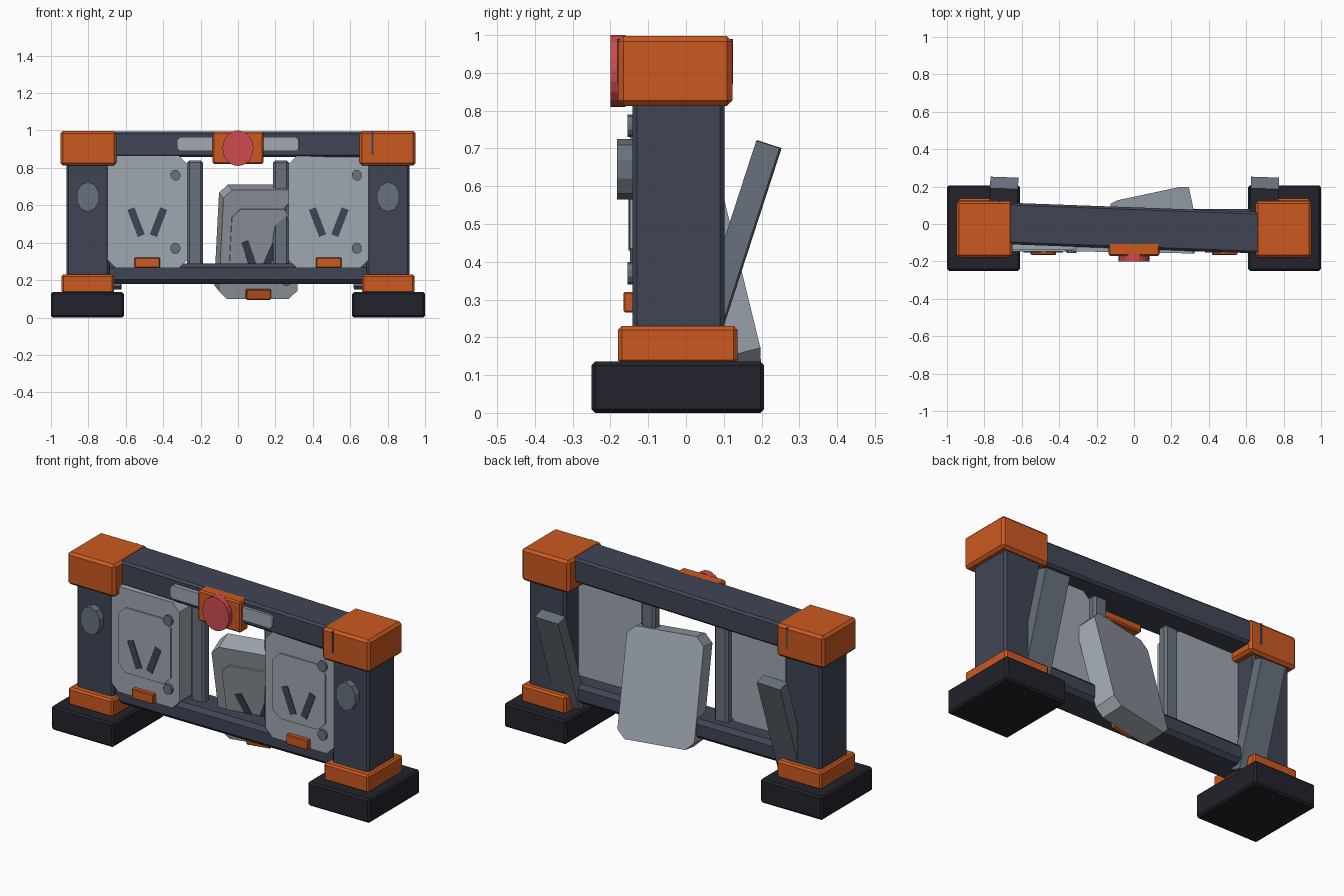
import bpy, bmesh, math
from mathutils import Matrix, Vector, Euler

cube = bpy.data.objects.get("Cube")
if cube:
    bpy.data.objects.remove(cube, do_unlink=True)


def material(name, rgb):
    m = bpy.data.materials.new(name)
    m.use_nodes = True
    m.diffuse_color = (*rgb, 1)
    m.node_tree.nodes["Principled BSDF"].inputs["Base Color"].default_value = (*rgb, 1)
    return m


ORANGE = material("burnt orange", (0.60, 0.10, 0.015))
FRAME = material("dark slate", (0.05, 0.06, 0.09))
RUBBER = material("black rubber", (0.016, 0.016, 0.025))
PLATE = material("pale grey", (0.35, 0.39, 0.44))
STEEL = material("mid grey steel", (0.14, 0.165, 0.20))
RED = material("signal red", (0.62, 0.07, 0.08))


def finish(name, bm, mat, place):
    """Turn a bmesh into a named object, set in place."""
    bmesh.ops.recalc_face_normals(bm, faces=bm.faces)
    mesh = bpy.data.meshes.new(name)
    bm.to_mesh(mesh)
    bm.free()
    mesh.materials.append(mat)
    ob = bpy.data.objects.new(name, mesh)
    ob.matrix_world = place
    bpy.context.collection.objects.link(ob)
    return ob


def pose(loc, rot=(0, 0, 0)):
    return Matrix.Translation(loc) @ Euler([math.radians(a) for a in rot]).to_matrix().to_4x4()


def box(name, size, mat, place, bevel=0.0):
    bm = bmesh.new()
    bmesh.ops.create_cube(bm, size=1)
    bmesh.ops.scale(bm, vec=size, verts=bm.verts)
    if bevel:
        bmesh.ops.bevel(bm, geom=bm.edges[:], offset=bevel, segments=1, affect='EDGES')
    return finish(name, bm, mat, place)


def span(name, lo, hi, mat, bevel=0.0):
    """Box given by its two extreme corners."""
    lo, hi = Vector(lo), Vector(hi)
    return box(name, hi - lo, mat, pose((lo + hi) / 2), bevel)


def slab(name, w, h, depth, cut, mat, place):
    """Upright plate with chamfered corners, facing -y."""
    bm = bmesh.new()
    a, b = w / 2, h / 2
    ring = []
    for sx, sz in ((1, 1), (-1, 1), (-1, -1), (1, -1)):
        pair = [(sx * a, sz * (b - cut)), (sx * (a - cut), sz * b)]
        ring += pair if sx == sz else pair[::-1]
    face = bm.faces.new([bm.verts.new((x, -depth / 2, z)) for x, z in ring])
    out = bmesh.ops.extrude_face_region(bm, geom=[face])
    moved = [v for v in out["geom"] if isinstance(v, bmesh.types.BMVert)]
    bmesh.ops.translate(bm, vec=(0, depth, 0), verts=moved)
    return finish(name, bm, mat, place)


def disc(name, rx, rz, depth, sides, mat, place):
    """Short cylinder facing -y."""
    bm = bmesh.new()
    bmesh.ops.create_cone(bm, cap_ends=True, segments=sides, radius1=1, radius2=1, depth=1)
    bmesh.ops.rotate(bm, verts=bm.verts, matrix=Matrix.Rotation(math.pi / 2, 3, 'X'))
    bmesh.ops.scale(bm, vec=(rx, depth, rz), verts=bm.verts)
    return finish(name, bm, mat, place)


def panel(name, place):
    """Socket panel with raised face, two slots, screws and an orange tab."""
    slab(name, 0.43, 0.60, 0.12, 0.045, PLATE, place)
    slab(name + "_raised_face", 0.33, 0.37, 0.016, 0.045, PLATE, place @ pose((0, -0.06, 0.01)))
    for s, side in ((-1, "right"), (1, "left")):
        box(f"{name}_slot_{side}", (0.04, 0.012, 0.155), FRAME,
            place @ pose((s * 0.06, -0.066, -0.055), (0, s * 21, 0)))
    for z, level in ((0.195, "upper"), (-0.195, "lower")):
        disc(f"{name}_screw_{level}", 0.028, 0.03, 0.03, 10, STEEL, place @ pose((0.15, -0.06, z)))
    box(name + "_tab", (0.135, 0.04, 0.055), ORANGE, place @ pose((0, -0.065, -0.272)), 0.004)


# Legs: foot, collar, post, corner cap, round boss, slanted rear brace
for s, side in ((-1, "right"), (1, "left")):
    x = s * 0.803
    foot = s * 0.805
    span("foot_" + side, (foot - 0.195, -0.25, 0), (foot + 0.195, 0.207, 0.136), RUBBER, 0.01)
    span("collar_" + side, (x - 0.14, -0.18, 0.13), (x + 0.14, 0.136, 0.23), ORANGE, 0.01)
    span("post_" + side, (x - 0.115, -0.142, 0.13), (x + 0.115, 0.102, 0.9), FRAME, 0.012)
    cap = s * 0.8
    span("corner_cap_" + side, (cap - 0.15, -0.18, 0.813), (cap + 0.15, 0.123, 0.997), ORANGE, 0.014)
    disc("boss_" + side, 0.062, 0.08, 0.06, 10, STEEL, pose((x, -0.152, 0.645)))
    box("rear_brace_" + side, (0.15, 0.065, 0.58), STEEL, pose((s * 0.697, 0.13, 0.435), (-18, 0, -2)))
    # Thin seam where the beam end shows through the cap
    box("cap_seam_" + side, (0.01, 0.008, 0.12), FRAME, pose((s * 0.72, -0.178 if s > 0 else 0.121, 0.93)))

# Cross beams
box("top_beam", (1.44, 0.222, 0.137), FRAME, pose((0, -0.022, 0.926), (0, 0, -2.1)), 0.012)
span("bottom_beam", (-0.72, -0.115, 0.18), (0.72, 0.08, 0.29), FRAME, 0.022)

# Uprights beside the opening
for s, side in ((-1, "right"), (1, "left")):
    box("upright_" + side, (0.085, 0.06, 0.57), STEEL, pose((s * 0.23, -0.01, 0.555)), 0.012)

# Two fixed panels and the loose one hanging out at the back
panel("panel_right", pose((-0.485, -0.08, 0.565)))
panel("panel_left", pose((0.485, -0.08, 0.565)))
panel("loose_panel", pose((0.108, 0.035, 0.405), (14, 0, 12)))

# Signal button on its mount
slab("mount_strip", 0.65, 0.075, 0.03, 0.015, PLATE, pose((0, -0.137, 0.927), (0, 0, -1)))
span("button_mount", (-0.135, -0.17, 0.82), (0.135, -0.1, 0.995), ORANGE, 0.008)
disc("button", 0.083, 0.095, 0.04, 20, RED, pose((0, -0.18, 0.905)))
